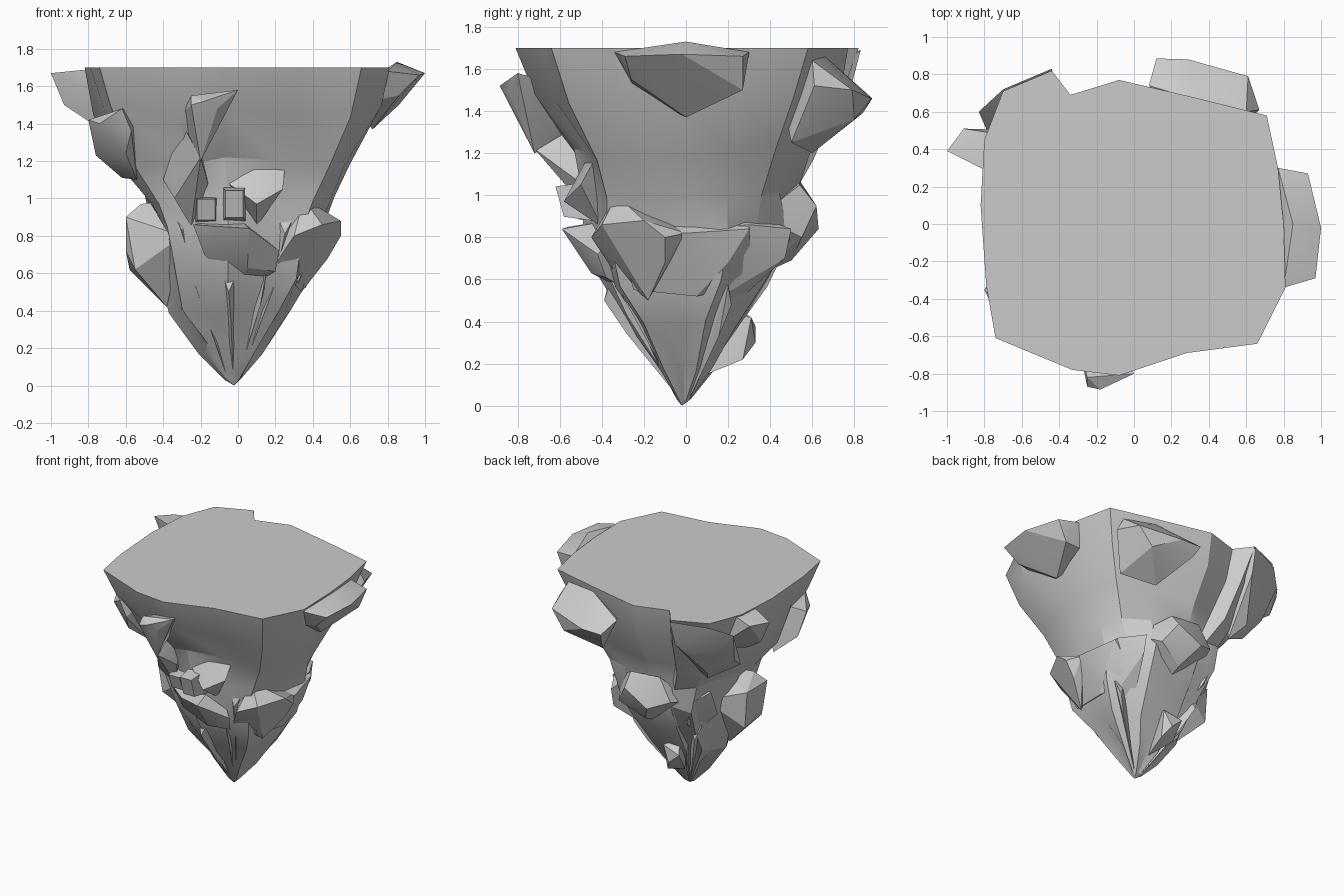
import bpy, bmesh, random
from math import atan2, cos, sin, hypot, radians

random.seed(4)


def finish(name, bm, angle=22):
    bmesh.ops.recalc_face_normals(bm, faces=bm.faces)
    mesh = bpy.data.meshes.new(name)
    bm.to_mesh(mesh)
    bm.free()
    ob = bpy.data.objects.new(name, mesh)
    bpy.context.collection.objects.link(ob)
    bpy.ops.object.select_all(action='DESELECT')
    ob.select_set(True)
    bpy.context.view_layer.objects.active = ob
    bpy.ops.object.shade_smooth_by_angle(angle=radians(angle))
    return ob


def rock(name, *pts):
    """Faceted boulder: convex hull of a few corner points."""
    bm = bmesh.new()
    verts = [bm.verts.new(p) for p in pts]
    hull = bmesh.ops.convex_hull(bm, input=verts)
    loose = {v for v in hull["geom_interior"] + hull["geom_unused"]
             if isinstance(v, bmesh.types.BMVert)}
    bmesh.ops.delete(bm, geom=list(loose), context='VERTS')
    return finish(name, bm)


# main cone: the rim outline shrinks level by level towards the tip
RIM = [(.80, 0), (.77, .30), (.71, .58), (.35, .67), (-.08, .77), (-.34, .69),
       (-.44, .82), (-.70, .71), (-.80, .45), (-.82, .1), (-.79, -.33),
       (-.74, -.61), (-.33, -.78), (-.08, -.81), (.28, -.69), (.66, -.64), (.81, -.34)]
# z, then scale towards right, left, back, front
LEVELS = [(1.70, 1, 1, 1, 1), (1.47, .93, .92, .92, .88), (1.2, .75, .78, .75, .66),
          (1.0, .64, .60, .67, .60), (.82, .56, .52, .67, .59), (.6, .49, .47, .53, .48),
          (.4, .37, .41, .32, .32), (.2, .18, .22, .18, .17), (.03, .04, .06, .04, .04)]
bm = bmesh.new()
rings = []
for z, right, left, back, front in LEVELS:
    ring = []
    round_off = 1 - z / 1.7
    for i, (x, y) in enumerate(RIM):
        a, r = atan2(y, x), hypot(x, y)
        r += (.8 - r) * round_off
        dz = 0
        if z < 1.5:
            r *= random.uniform(.97, 1.04)
            dz = random.uniform(-.04, .04) if z > .1 else 0
        if z < .9:
            r *= 1.06 if i % 2 else .94       # ridges running to the tip
        px, py = r * cos(a), r * sin(a)
        px *= right if px > 0 else left
        py *= back if py > 0 else front
        ring.append(bm.verts.new((px - .02 * round_off, py - .01 * round_off, z + dz)))
    rings.append(ring)
n = len(RIM)
for up, low in zip(rings, rings[1:]):
    for i in range(n):
        j = (i + 1) % n
        bm.faces.new((up[i], low[i], low[j], up[j]))
centre = bm.verts.new((0, 0, 1.70))
tip = bm.verts.new((-.02, -.02, 0))
for i in range(n):
    j = (i + 1) % n
    bm.faces.new((centre, rings[0][i], rings[0][j]))
    bm.faces.new((tip, rings[-1][j], rings[-1][i]))
finish("island_cone", bm)

# overhanging ledges under the rim
rock("right_ledge", (.8, -.34, 1.68), (.97, -.29, 1.66), (1, -.02, 1.67), (.93, .27, 1.66),
     (.77, .3, 1.68), (.85, 0, 1.73), (.86, -.26, 1.55), (.86, .27, 1.5), (.72, 0, 1.37),
     (.6, -.25, 1.5), (.6, .25, 1.5))
rock("left_horn", (-1, .39, 1.67), (-.91, .51, 1.66), (-.93, .4, 1.5), (-.8, .29, 1.69),
     (-.78, .49, 1.69), (-.78, .35, 1.4), (-.6, .5, 1.4), (-.6, .2, 1.5))
rock("front_left_ledge", (-.8, -.35, 1.42), (-.74, -.48, 1.40), (-.62, -.58, 1.48),
     (-.57, -.57, 1.36), (-.6, -.5, 1.24), (-.76, -.3, 1.23), (-.62, -.2, 1.11),
     (-.54, -.33, 1.1), (-.5, -.2, 1.5))
rock("front_spur_head", (-.25, -.82, 1.55), (-.25, -.87, 1.5), (-.18, -.885, 1.52),
     (-.11, -.84, 1.48), (0, -.8, 1.58), (-.3, -.62, 1.45), (-.2, -.72, 1.2),
     (-.12, -.5, 1.5), (-.28, -.5, 1.3))
rock("front_spur_foot", (-.3, -.62, 1.4), (-.2, -.72, 1.22), (-.16, -.53, 1.08),
     (-.34, -.5, 1.0), (-.4, -.42, 1.1), (-.25, -.4, .85), (-.2, -.3, 1.3))
rock("back_ledge", (.12, .885, 1.46), (.29, .88, 1.46), (.61, .79, 1.5), (.67, .61, 1.52),
     (.08, .74, 1.53), (.15, .84, 1.39), (.5, .8, 1.36), (.3, .6, 1.2), (.55, .5, 1.25),
     (.35, .66, 1.66), (.6, .6, 1.64), (.3, .45, 1.5))
rock("back_left_ledge", (-.44, .83, 1.69), (-.7, .72, 1.67), (-.83, .6, 1.6), (-.45, .78, 1.5),
     (-.68, .65, 1.42), (-.77, .5, 1.35), (-.5, .45, 1.12), (-.36, .6, 1.5),
     (-.72, .35, 1.25), (-.58, .56, 1.22))

# boulders around the waist
rock("left_boulder", (-.52, -.1, .97), (-.6, -.15, .9), (-.6, .1, .9), (-.6, -.1, .72),
     (-.58, .1, .62), (-.55, -.15, .62), (-.38, 0, .42), (-.3, -.2, .8), (-.3, .2, .8),
     (-.3, 0, 1))
rock("right_boulder", (.35, -.33, 1), (.45, -.4, .86), (.55, -.2, .88), (.55, -.1, .8),
     (.48, 0, .82), (.48, -.1, .68), (.34, -.18, .5), (.3, -.45, .8), (.2, -.2, .95),
     (.2, -.35, .65))
rock("right_waist_ledge", (.45, -.32, .84), (.5, 0, .82), (.43, .3, .84), (.42, .2, .68),
     (.36, .05, .52), (.32, -.25, .55), (.25, .32, .58), (.2, -.3, .98), (.2, .3, .98))
rock("back_right_shoulder", (.42, .08, .84), (.41, .3, .86), (.3, .5, .84), (.42, .15, .72),
     (.3, .47, .7), (.3, .1, .48), (.2, .25, .5), (.2, .2, .95))
rock("back_boulder", (-.15, .54, 1.07), (.1, .54, 1.05), (.1, .62, .95), (-.1, .63, .84),
     (-.25, .55, .9), (.2, .55, .8), (0, .5, .69), (0, .3, .6), (-.3, .35, .85), (.3, .35, .9))
rock("back_left_boulder", (-.45, .33, .95), (-.38, .45, .9), (-.45, .25, .75), (-.3, .42, .7),
     (-.25, .25, .55), (-.2, .2, .9))
rock("low_back_knob", (-.12, .25, .46), (-.02, .31, .42), (-.17, .33, .38), (-.08, .33, .3),
     (-.03, .27, .22), (-.16, .24, .24), (-.05, .1, .15), (-.08, .1, .45))

# stacked rocks on the front
rock("front_slab", (.08, -.44, 1.23), (.25, -.44, 1.16), (.24, -.5, 1.05), (-.05, -.5, 1.08),
     (.1, -.58, .97), (.1, -.4, .85), (.05, -.3, 1.15))
rock("front_lower_boulder", (-.24, -.46, .86), (-.1, -.56, .85), (.06, -.59, .84),
     (.22, -.42, .72), (.2, -.38, .61), (.05, -.45, .63), (-.18, -.42, .7), (0, -.2, .5),
     (0, -.25, .9))
for k, (x, z, w, h, y) in enumerate([(-.02, .97, .06, .09, -.62), (-.17, .94, .06, .07, -.55)]):
    rock(f"front_block_{k + 1}", *[(x + sx * w * s, yy + .04 * (sz < 0), z + sz * h * s)
                                   for yy, s in ((y, .8), (y + .2, 1.1))
                                   for sx in (-1, 1) for sz in (-1, 1)])

# upright fins running down to the tip
for k, (x, y, z, w) in enumerate([(.25, -.38, .93, .05), (.16, -.36, .78, .035),
                                  (-.3, -.36, .95, .06), (-.05, -.36, .62, .04),
                                  (.3, .2, .6, .05), (-.3, .3, .65, .05)]):
    rock(f"ridge_fin_{k + 1}", (x - w, y, z), (x + w, y, z - .03), (x, y * 1.08, z - .12),
         (x * .75, y * .78, z * .55), (x * .12 - .02, y * .1, .04), (x * .5, y * .5, z - .05))
